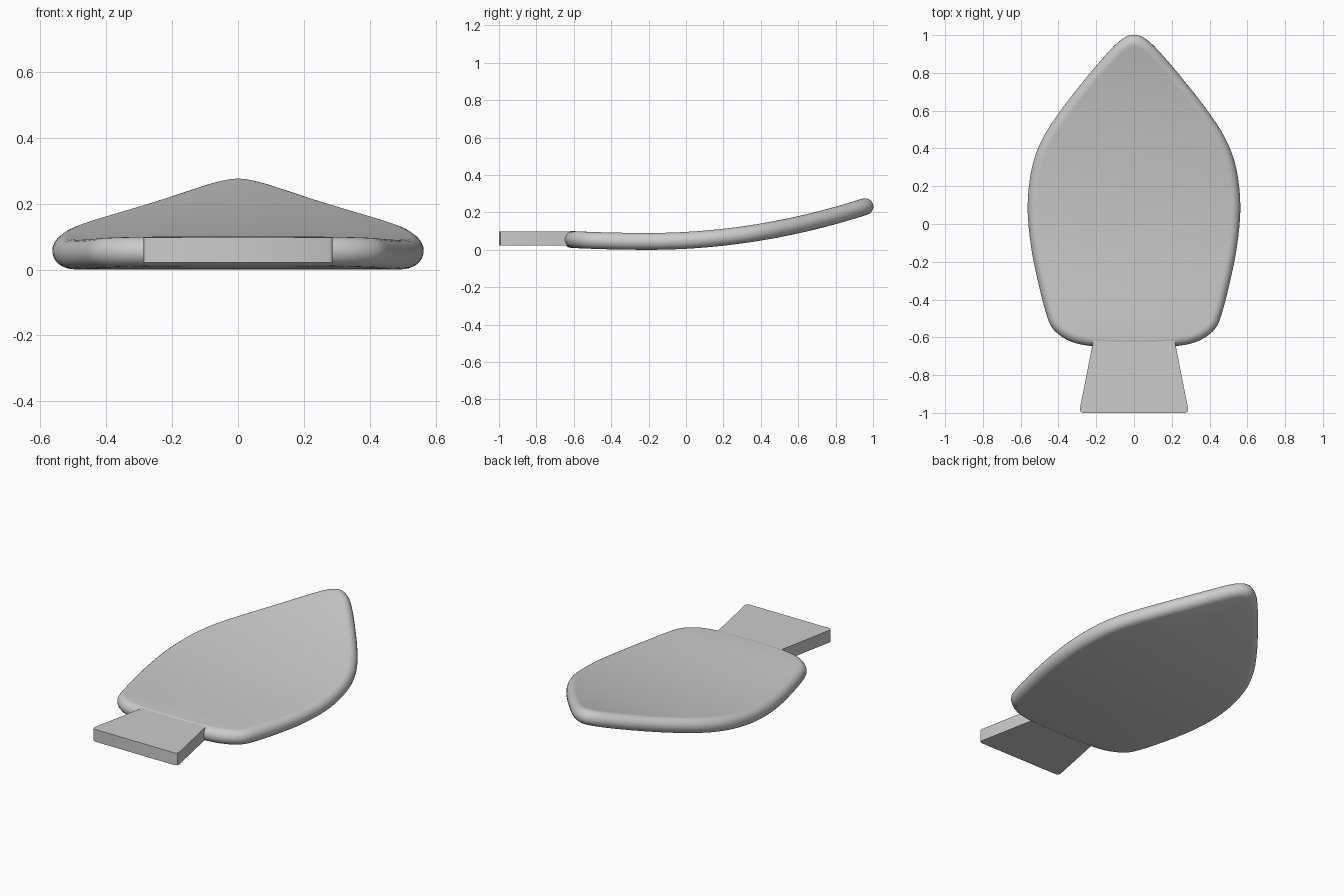
import bpy, bmesh, math
from mathutils import Vector
from mathutils.geometry import interpolate_bezier

cube = bpy.data.objects.get("Cube")
if cube:
    bpy.data.objects.remove(cube)

grey = bpy.data.materials.new("plain grey")
grey.use_nodes = True
colour = (0.6, 0.6, 0.6, 1)
grey.diffuse_color = colour
grey.node_tree.nodes["Principled BSDF"].inputs["Base Color"].default_value = colour

RIM = 0.045  # half the blade thickness, also the rim radius


def finish(bm, name):
    bmesh.ops.recalc_face_normals(bm, faces=bm.faces)
    mesh = bpy.data.meshes.new(name)
    bm.to_mesh(mesh)
    bm.free()
    mesh.materials.append(grey)
    obj = bpy.data.objects.new(name, mesh)
    bpy.context.collection.objects.link(obj)
    bpy.ops.object.select_all(action='DESELECT')
    obj.select_set(True)
    bpy.context.view_layer.objects.active = obj
    bpy.ops.object.shade_smooth_by_angle(angle=math.radians(35))
    return obj


def smooth_path(points, steps):
    """Smooth curve through the points; ends are level with x."""
    pts = [Vector(p) for p in points]
    mirror = lambda p: Vector((-p.x, p.y))
    ext = [mirror(pts[1])] + pts + [mirror(pts[-2])]
    out = []
    for a, b, c, d in zip(ext, ext[1:], ext[2:], ext[3:]):
        span = (c - b).length
        t1 = (c - a).normalized() * span / 3
        t2 = (d - b).normalized() * span / 3
        out += interpolate_bezier(b, b + t1, c - t2, c, steps + 1)[:-1]
    return [Vector((p[0], p[1])) for p in out] + [pts[-1]]


def bend(x, y, h):
    """Place a flat point on the upswept blade, h above its middle."""
    k = 0.139 if y > -0.2 else 0.06
    slope = math.atan(2 * k * (y + 0.2))
    z = 0.045 + k * (y + 0.2) ** 2
    return (x, y - h * math.sin(slope), z + h * math.cos(slope))


# Blade: right half of the outline, mirrored to a loop
half = smooth_path([(0, 1), (0.05, 0.985), (0.11, 0.937), (0.25, 0.777),
                    (0.4, 0.585), (0.49, 0.44), (0.54, 0.3), (0.563, 0.1),
                    (0.545, -0.12), (0.5, -0.34), (0.455, -0.505),
                    (0.425, -0.56), (0.36, -0.61), (0.28, -0.638),
                    (0.15, -0.652), (0, -0.655)], 5)
n = len(half)
loop = half + [Vector((-p.x, p.y)) for p in reversed(half[1:-1])]
count = len(loop)
normals = []
for i, p in enumerate(loop):
    d = (loop[(i + 1) % count] - loop[i - 1]).normalized()
    normals.append(Vector((-d.y, d.x)))

# Rounded rim as rings from bottom to top
bm = bmesh.new()
rings = []
for s in range(13):
    a = math.pi * (s / 12 - 0.5)
    inset = RIM * (1 - math.cos(a))
    ring = []
    for p, nrm in zip(loop, normals):
        q = p - nrm * inset
        ring.append(bm.verts.new(bend(q.x, q.y, RIM * math.sin(a))))
    rings.append(ring)
for low, high in zip(rings, rings[1:]):
    for i in range(count):
        j = (i + 1) % count
        bm.faces.new((low[i], low[j], high[j], high[i]))

# Top and bottom filled with strips running from side to side
for ring in (rings[0], rings[-1]):
    for i in range(n - 1):
        quad = [ring[i], ring[i + 1], ring[-i - 1], ring[-i % count]]
        bm.faces.new(list(dict.fromkeys(quad)))
finish(bm, "blade")

# Tab: flared plate with slightly rounded outer corners
bm = bmesh.new()
side = [(0.208, -0.58), (0.287, -0.98), (0.285, -0.992), (0.272, -1)]
outline = side + [(-x, y) for x, y in reversed(side)]
base = bm.faces.new([bm.verts.new((x, y, 0.022)) for x, y in outline])
top = bmesh.ops.extrude_face_region(bm, geom=[base])
bmesh.ops.translate(bm, vec=(0, 0, 0.075),
                    verts=[g for g in top["geom"] if isinstance(g, bmesh.types.BMVert)])
finish(bm, "tab")
